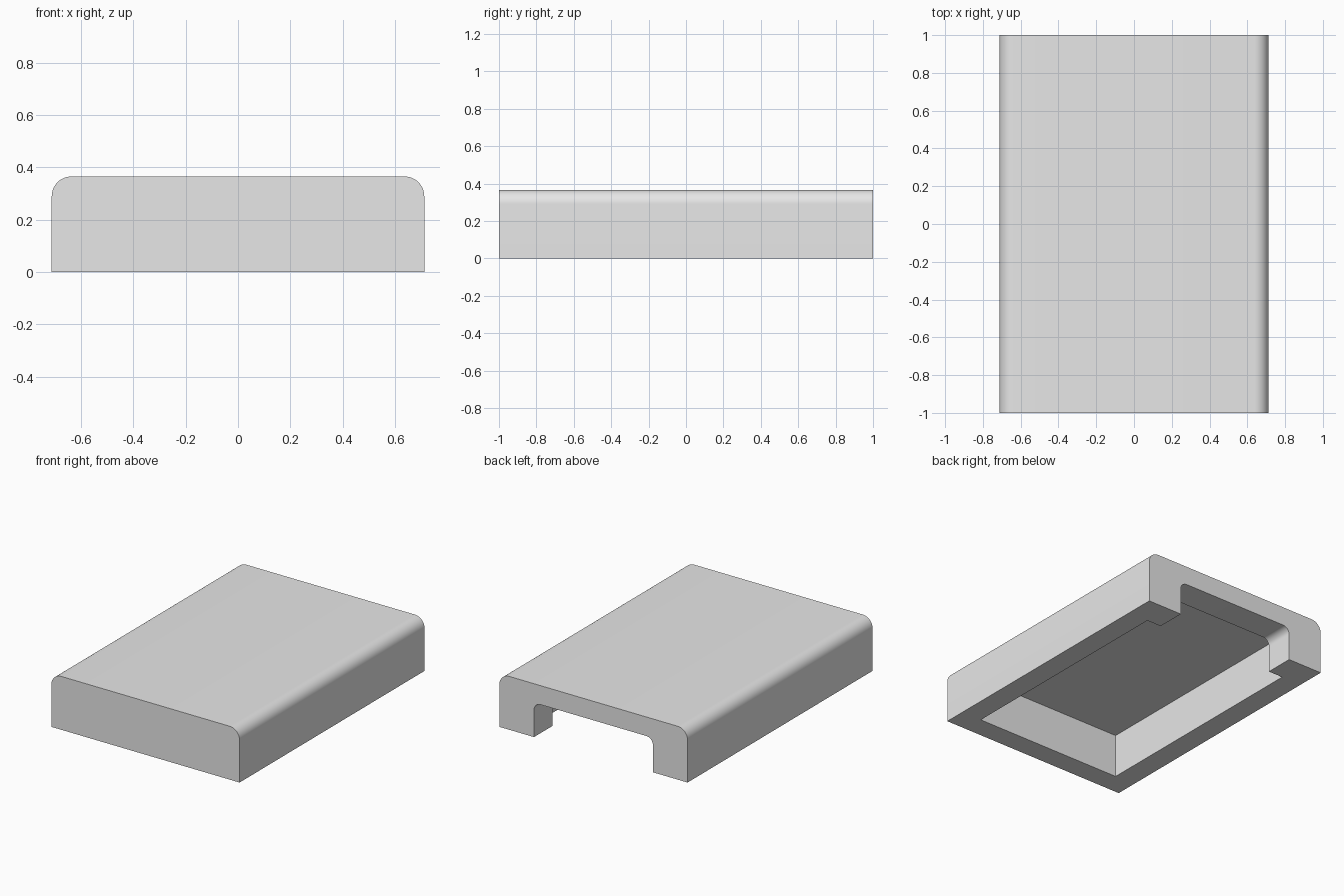
import bpy
import bmesh
from math import cos, sin, pi, radians

# Overall sizes
HALF_W, HALF_L, HEIGHT = 0.712, 1.0, 0.365
CAVITY_W, CEILING = 0.56, 0.30
CAVITY_FRONT, CAVITY_BACK = -0.85, 0.80
NOTCH_W, NOTCH_TOP = 0.45, 0.235

if "Cube" in bpy.data.objects:
    bpy.data.objects.remove(bpy.data.objects["Cube"], do_unlink=True)

grey = bpy.data.materials.new("light_grey")
grey.use_nodes = True
colour = (0.8, 0.8, 0.8, 1.0)
grey.diffuse_color = colour
grey.node_tree.nodes["Principled BSDF"].inputs["Base Color"].default_value = colour


def prism(name, half_w, z0, z1, y0, y1, radius=0.0, steps=12):
    """Block along y whose two upper edges are rounded by radius."""
    right = [(half_w, z0)]
    if radius:
        for i in range(steps + 1):
            a = i / steps * pi / 2
            right.append((half_w - radius + radius * cos(a),
                          z1 - radius + radius * sin(a)))
    else:
        right.append((half_w, z1))
    profile = right + [(-x, z) for x, z in reversed(right)]
    bm = bmesh.new()
    face = bm.faces.new([bm.verts.new((x, y0, z)) for x, z in profile])
    moved = bmesh.ops.extrude_face_region(bm, geom=[face])["geom"]
    bmesh.ops.translate(bm, vec=(0, y1 - y0, 0),
                        verts=[v for v in moved if isinstance(v, bmesh.types.BMVert)])
    bmesh.ops.recalc_face_normals(bm, faces=bm.faces)
    mesh = bpy.data.meshes.new(name)
    bm.to_mesh(mesh)
    bm.free()
    mesh.materials.append(grey)
    obj = bpy.data.objects.new(name, mesh)
    bpy.context.collection.objects.link(obj)
    return obj


# Cover shell with rounded long edges
cover = prism("cover_shell", HALF_W, 0, HEIGHT, -HALF_L, HALF_L, 0.075)

# Underside cavity and the opening through the back wall
cutters = [
    prism("cavity_cutter", CAVITY_W, -0.1, CEILING, CAVITY_FRONT, CAVITY_BACK),
    prism("notch_cutter", NOTCH_W, -0.1, NOTCH_TOP, CAVITY_BACK - 0.1, HALF_L + 0.1, 0.05),
]
bpy.ops.object.select_all(action='DESELECT')
bpy.context.view_layer.objects.active = cover
cover.select_set(True)
for cutter in cutters:
    cutter.hide_render = True
    cut = cover.modifiers.new(cutter.name, 'BOOLEAN')
    cut.operation = 'DIFFERENCE'
    cut.solver = 'EXACT'
    cut.object = cutter
    bpy.ops.object.modifier_apply(modifier=cut.name)
    bpy.data.objects.remove(cutter, do_unlink=True)

bpy.ops.object.shade_smooth_by_angle(angle=radians(30))
